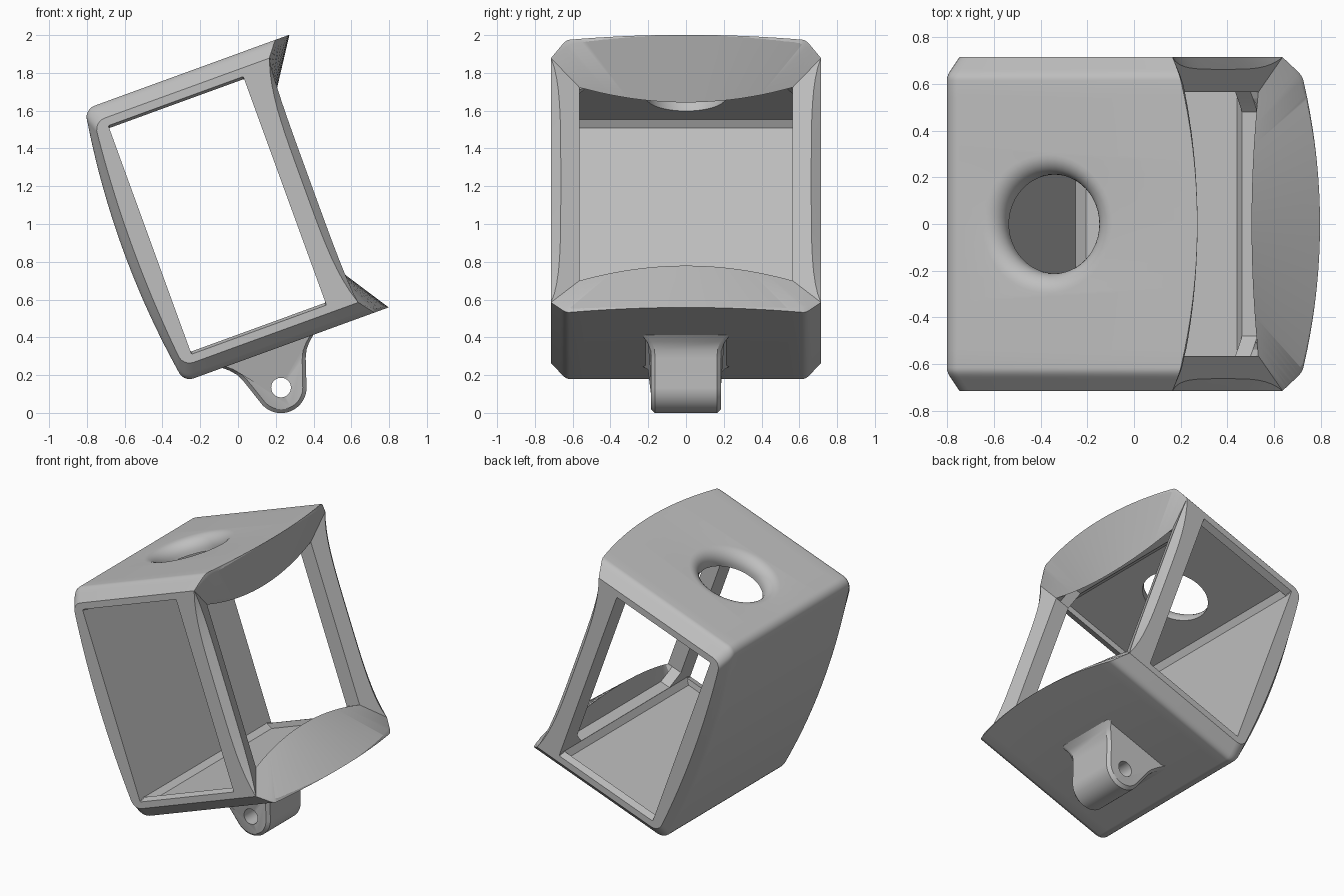
import bpy, bmesh, math

if "Cube" in bpy.data.objects:
    bpy.data.objects.remove(bpy.data.objects["Cube"])

TILT = math.radians(-20)   # whole housing leans back about the y axis
MID = 1.02                 # middle height of the housing before tilting

grey = bpy.data.materials.new("light grey")
grey.use_nodes = True
grey.diffuse_color = (0.52, 0.52, 0.52, 1)
grey.node_tree.nodes["Principled BSDF"].inputs["Base Color"].default_value = (0.52, 0.52, 0.52, 1)


def loft(name, rings):
    """Closed solid through rings that share one point count."""
    bm = bmesh.new()
    loops = [[bm.verts.new(p) for p in ring] for ring in rings]
    n = len(loops[0])
    for a, b in zip(loops, loops[1:]):
        for i in range(n):
            j = (i + 1) % n
            bm.faces.new((a[i], a[j], b[j], b[i]))
    bm.faces.new(loops[0])
    bm.faces.new(loops[-1])
    bmesh.ops.recalc_face_normals(bm, faces=bm.faces)
    mesh = bpy.data.meshes.new(name)
    bm.to_mesh(mesh)
    bm.free()
    mesh.materials.append(grey)
    obj = bpy.data.objects.new(name, mesh)
    bpy.context.collection.objects.link(obj)
    obj.rotation_euler.y = TILT
    return obj


def make_active(obj):
    bpy.ops.object.select_all(action="DESELECT")
    obj.select_set(True)
    bpy.context.view_layer.objects.active = obj


def cut(obj, cutter):
    """Subtract the cutter and remove it."""
    bpy.context.view_layer.update()
    mod = obj.modifiers.new("cut", "BOOLEAN")
    mod.operation = "DIFFERENCE"
    mod.solver = "EXACT"
    mod.object = cutter
    make_active(obj)
    bpy.ops.object.modifier_apply(modifier=mod.name)
    bpy.data.objects.remove(cutter)


def smooth(obj):
    make_active(obj)
    bpy.ops.object.shade_smooth_by_angle(angle=math.radians(28))


def circle(u, v, r, n=48):
    return [(u + r * math.cos(math.tau * i / n), v + r * math.sin(math.tau * i / n)) for i in range(n)]


# Housing: side profile swept across the width, with softened chamfers at both sides
def housing_ring(y):
    d = max(0, abs(y) - 0.615)
    inset = d * d / 0.08 if d < 0.04 else d - 0.02
    half = 0.768 - inset
    front = 0.94 - 0.2 * y * y - 0.5 * inset
    hollow = 0.06 * min(1, max(0, (abs(y) - 0.55) / 0.1))
    back = -0.222 + 0.35 * inset
    bulge = 0.055 - 0.3 * inset
    r = 0.065
    face = [(front - hollow * (1 - s ** 4), half * s) for s in (-1 + i / 10 for i in range(21))]
    upper = [(back + r - r * math.sin(a), half - r + r * math.cos(a))
             for a in (math.pi / 2 * i / 6 for i in range(7))]
    edge = half - r
    curve = [(back - bulge * (1 - (h / edge) ** 2), h)
             for h in (edge * (1 - i / 10) for i in range(1, 20))]
    lower = [(u, -h) for u, h in reversed(upper)]
    return [(u, y, MID + h) for u, h in face + upper + curve + lower]


side = [0.615 + 0.1 * i / 10 for i in range(11)]
core = [-0.54 + 0.0675 * i for i in range(17)]
stations = [-y for y in reversed(side)] + core + side
housing = loft("housing", [housing_ring(y) for y in stations])


# Cavity: side windows with low lips above and below, floor and ceiling sunk behind them
def cavity_ring(y, g, c):
    u0, u1, h = -0.125, 0.635, 0.63 + g
    pts = [(u0 + c, -h), (u1 - c, -h), (u1, c - h), (u1, h - c),
           (u1 - c, h), (u0 + c, h), (u0, h - c), (u0, c - h)]
    return [(u, y, MID + v) for u, v in pts]


half_cavity = [(0.66, 0.035, 0.035), (0.665, 0, 0.004), (0.715, 0.014, 0.004), (0.8, 0.014, 0.004)]
cavity = [(-y, g, c) for y, g, c in reversed(half_cavity)] + half_cavity
cut(housing, loft("cavity_cutter", [cavity_ring(*s) for s in cavity]))

# Front opening: tunnel with cut corners, then a bowed edge that flares out to the lips
STEPS = [-1 + i / 20 for i in range(41)]


def mirrored(u, top):
    return [(u, y, MID + h) for y, h in top + [(-y, -h) for y, h in top]]


def tunnel_ring(u):
    return mirrored(u, [(0.565 * s, min(0.628, 1.11 - 0.565 * abs(s))) for s in STEPS])


def flare_ring(u, t):
    w, mid, rise = 0.565 + 0.515 * t, 0.46 + 0.307 * t, 0.085 + 0.185 * t
    return mirrored(u, [(w * s, mid + rise * s * s) for s in STEPS])


cut(housing, loft("opening_cutter", [
    tunnel_ring(0.6), tunnel_ring(0.705), flare_ring(0.74, 0), flare_ring(1.04, 1.5)]))

# Round hole in the roof with a rolled edge
rolled = [(0.212 + 0.085 * (1 - math.cos(a)), 1.703 + 0.085 * math.sin(a))
          for a in (math.pi / 2 * i / 8 for i in range(9))]
hole = [(0.212, 1.55)] + rolled + [(0.297, 1.9)]
cut(housing, loft("roof_hole_cutter", [
    [(u, y, v) for u, y in circle(0.255, 0, r)] for r, v in hole]))
smooth(housing)

# Mounting lug: rounded tab that fans out where it joins the base
LUG_U, LUG_V, LUG_R = 0.26, 0.048, 0.135


def lug_ring(side_sign, shrink):
    r = LUG_R - shrink
    lower = [(r * math.sin(a), LUG_V - r * math.cos(a))
             for a in (math.radians(-69 + 138 * i / 24) for i in range(25))]
    flank = [(0.176, 0.15), (0.195, 0.19), (0.225, 0.225), (0.258, 0.253), (0.258, 0.29)]
    pts = lower + [(d - shrink, v) for d, v in flank]
    pts += [(shrink - d, v) for d, v in reversed(flank)]
    ring = []
    for d, v in pts:
        fan = 0.045 * min(1, max(0, (v - 0.18) / 0.073)) ** 2
        y = 0.185 + fan - (0.02 if shrink == 0 else 0)
        ring.append((LUG_U + d, side_sign * y, v))
    return ring


lug = loft("mounting_lug", [lug_ring(-1, 0.02), lug_ring(-1, 0), lug_ring(1, 0), lug_ring(1, 0.02)])
cut(lug, loft("pin_hole_cutter", [
    [(u, y, v) for u, v in circle(LUG_U, LUG_V, 0.052, 32)] for y in (-0.5, 0.5)]))
smooth(lug)
